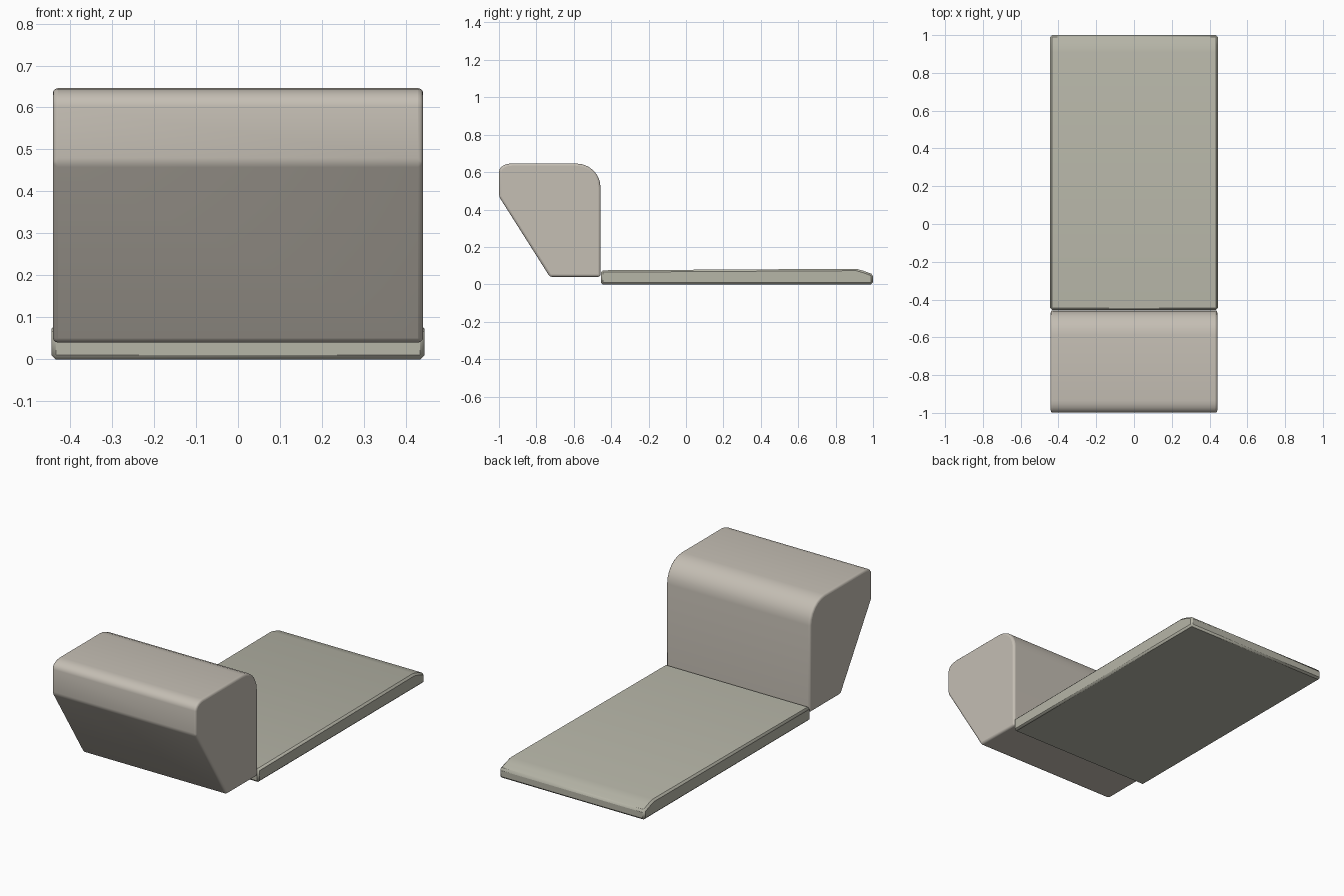
import bpy, bmesh, math

if "Cube" in bpy.data.objects:
    bpy.data.objects.remove(bpy.data.objects["Cube"])


def arc(cy, cz, ry, rz, a0, a1, n):
    """Points on an elliptical corner in the side (y, z) plane."""
    pts = []
    for i in range(n + 1):
        a = math.radians(a0 + (a1 - a0) * i / n)
        pts.append((cy + ry * math.cos(a), cz + rz * math.sin(a)))
    return pts


def side_prism(name, profile, half_width, bevel, segments, color):
    """Extrude a side profile across x, round its sharp edges and colour it."""
    bm = bmesh.new()
    left = [bm.verts.new((-half_width, y, z)) for y, z in profile]
    right = [bm.verts.new((half_width, y, z)) for y, z in profile]
    bm.faces.new(left)
    bm.faces.new(right[::-1])
    n = len(profile)
    for i in range(n):
        j = (i + 1) % n
        bm.faces.new((left[i], right[i], right[j], left[j]))
    bmesh.ops.recalc_face_normals(bm, faces=bm.faces)
    mesh = bpy.data.meshes.new(name)
    bm.to_mesh(mesh)
    bm.free()
    mat = bpy.data.materials.new(name + "_paint")
    mat.diffuse_color = (*color, 1.0)
    mat.use_nodes = True
    mat.node_tree.nodes["Principled BSDF"].inputs["Base Color"].default_value = mat.diffuse_color
    mesh.materials.append(mat)
    obj = bpy.data.objects.new(name, mesh)
    bpy.context.collection.objects.link(obj)
    mod = obj.modifiers.new("rounded_edges", 'BEVEL')
    mod.width = bevel
    mod.segments = segments
    mod.limit_method = 'ANGLE'
    mod.angle_limit = math.radians(28)
    bpy.ops.object.select_all(action='DESELECT')
    obj.select_set(True)
    bpy.context.view_layer.objects.active = obj
    bpy.ops.object.shade_smooth_by_angle(angle=math.radians(35))
    return obj


# Upright block: sloped front underside, rounded top corners
block_profile = [(-0.999, 0.468), (-0.728, 0.04), (-0.457, 0.04)]
block_profile += arc(-0.587, 0.52, 0.13, 0.126, 0, 90, 6)
block_profile += arc(-0.934, 0.603, 0.065, 0.043, 90, 180, 5)
side_prism("upright_block", block_profile, 0.441, 0.012, 3, (0.555, 0.516, 0.455))

# Flat slab: top rises slightly, then slopes down at the rear end
slab_profile = [(-0.455, 0.0), (1.0, 0.0), (1.0, 0.053),
                (0.95, 0.072), (0.91, 0.083), (-0.455, 0.075)]
side_prism("flat_slab", slab_profile, 0.444, 0.01, 1, (0.47, 0.465, 0.39))
